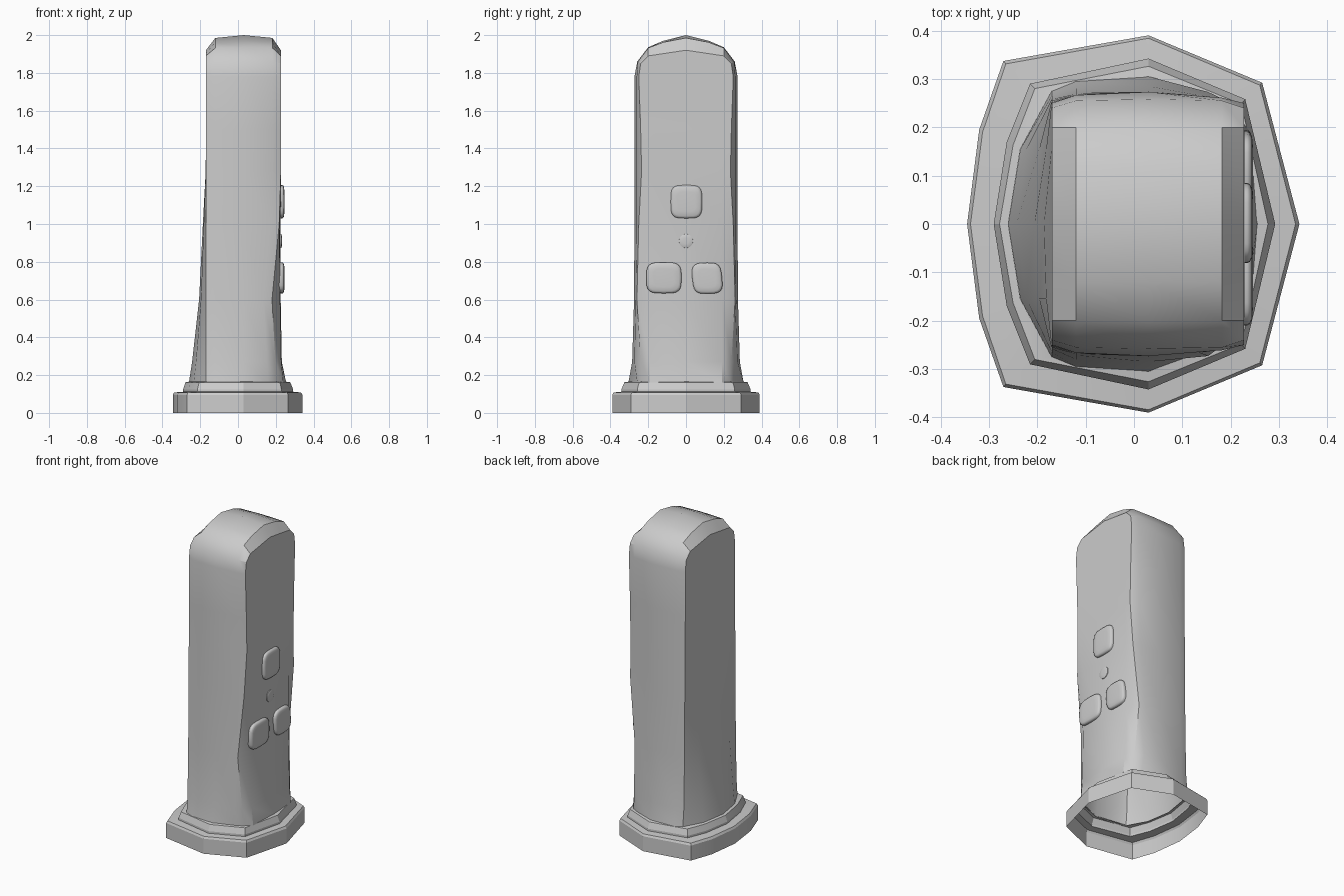
import bpy, bmesh, math

if "Cube" in bpy.data.objects:
    bpy.data.objects.remove(bpy.data.objects["Cube"])


def finish(bm, name, angle):
    bmesh.ops.recalc_face_normals(bm, faces=bm.faces[:])
    mesh = bpy.data.meshes.new(name)
    bm.to_mesh(mesh)
    bm.free()
    ob = bpy.data.objects.new(name, mesh)
    bpy.context.collection.objects.link(ob)
    bpy.ops.object.select_all(action='DESELECT')
    ob.select_set(True)
    bpy.context.view_layer.objects.active = ob
    bpy.ops.object.shade_smooth_by_angle(angle=math.radians(angle))
    return ob


def mirror_ring(half):
    """Half outline (both ends on y = 0) to a closed loop."""
    return half + [(x, -y) for x, y in half[-2:0:-1]]


def loft(bm, rings):
    loops = [[bm.verts.new(p) for p in ring] for ring in rings]
    n = len(loops[0])
    for a, b in zip(loops, loops[1:]):
        for i in range(n):
            k = (i + 1) % n
            bm.faces.new((a[i], a[k], b[k], b[i]))
    return loops


# Stepped base, open underneath
outer = [(-.345, 0), (-.32, .195), (-.27, .337), (.03, .39), (.265, .292), (.342, 0)]
lip = [(-.338, 0), (-.313, .19), (-.265, .331), (.03, .384), (.26, .287), (.334, 0)]
step = [(-.29, 0), (-.263, .17), (-.215, .29), (.03, .342), (.23, .258), (.292, 0)]
step_top = [(-.278, 0), (-.25, .163), (-.205, .28), (.03, .326), (.222, .248), (.277, 0)]
seat = [(-.26, 0), (-.235, .155), (-.17, .275), (.03, .305), (.205, .235), (.255, 0)]
bm = bmesh.new()
loft(bm, [[(x, y, z) for x, y in mirror_ring(h)] for h, z in
          ((outer, 0), (outer, .095), (lip, .108), (step, .112),
           (step, .125), (step_top, .162), (seat, .165))])
finish(bm, "stepped_base", 15)

# Tower body: z, back x, side mid y, front corner x and y, front x, back corner y
rows = [(.16, -.26, .305, .205, .235, .255, .275),
        (.27, -.243, .285, .198, .24, .232, .265),
        (.60, -.206, .275, .18, .26, .226, .258),
        (1.0, -.186, .273, .218, .25, .226, .255),
        (1.28, -.171, .273, .227, .235, .228, .252),
        (1.5, -.17, .273, .227, .24, .227, .25),
        (1.78, -.17, .273, .227, .25, .227, .25)]
rings = []
for z, xb, ym, xr, yr, xf, yc in rows:
    x1 = -.17 + (xb + .17) * .72
    half = [(xb, 0), (x1, .155), (-.17, yc), (-.12, (yc + ym) / 2 + .005), (.03, ym),
            (xr - .045, max(yr + .006, ym - .012) if z > .2 else .258), (xr, yr),
            (xf - (.015 if z < .2 else .003 if z < 1.1 else 0), .19), (xf, 0)]
    rings.append([(x, y, z) for x, y in mirror_ring(half)])
bm = bmesh.new()
top = loft(bm, rings)[-1]

# Rounded crown with chamfered ends
edge = [(.24, 1.85), (.2, 1.89), (.1, 1.905), (0, 1.92)]
inner = [(.255, 1.86), (.2, 1.932), (.12, 1.962), (0, 1.985)]
ridge = [(.258, 1.86), (.2, 1.936), (.12, 1.97), (0, 2.0)]
cols = []
for j, prof in zip(range(2, 7), (edge, inner, ridge, inner, edge)):
    x = top[j].co.x
    full = prof + [(-y, z) for y, z in prof[-2::-1]]
    cols.append([top[j]] + [bm.verts.new((x, y, z)) for y, z in full] + [top[16 - j]])
for a, b in zip(cols, cols[1:]):
    for i in range(len(a) - 1):
        bm.faces.new((a[i], a[i + 1], b[i + 1], b[i]))
bm.faces.new(cols[0] + [top[15], top[0], top[1]])
bm.faces.new(cols[-1] + [top[9], top[8], top[7]])
finish(bm, "tower_body", 32)


# Raised pads on the right-hand face
def pad(name, y, z, ry, rz, power, layers, skew=0):
    bm = bmesh.new()
    loops = []
    for x, s in layers:
        ring = []
        for i in range(24):
            a = 2 * math.pi * i / 24
            c, d = math.cos(a), math.sin(a)
            u = math.copysign(abs(c) ** (2 / power), c) * s
            v = math.copysign(abs(d) ** (2 / power), d) * s
            ring.append((x, y + ry * u * (1 + skew * u * v), z + rz * v))
        loops.append(ring)
    bm.faces.new(loft(bm, loops)[-1])
    finish(bm, name, 60)


raised = ((.216, 1), (.234, 1), (.24, .96), (.244, .86), (.246, .6))
pad("upper_pad", .002, 1.118, .083, .088, 4, raised)
pad("lower_left_pad", -.117, .715, .093, .082, 3.8, raised)
pad("lower_right_pad", .112, .713, .079, .082, 3.6, raised, -.1)
pad("centre_stud", 0, .91, .038, .038, 2, ((.222, 1), (.229, .97), (.232, .75), (.233, .4)))
